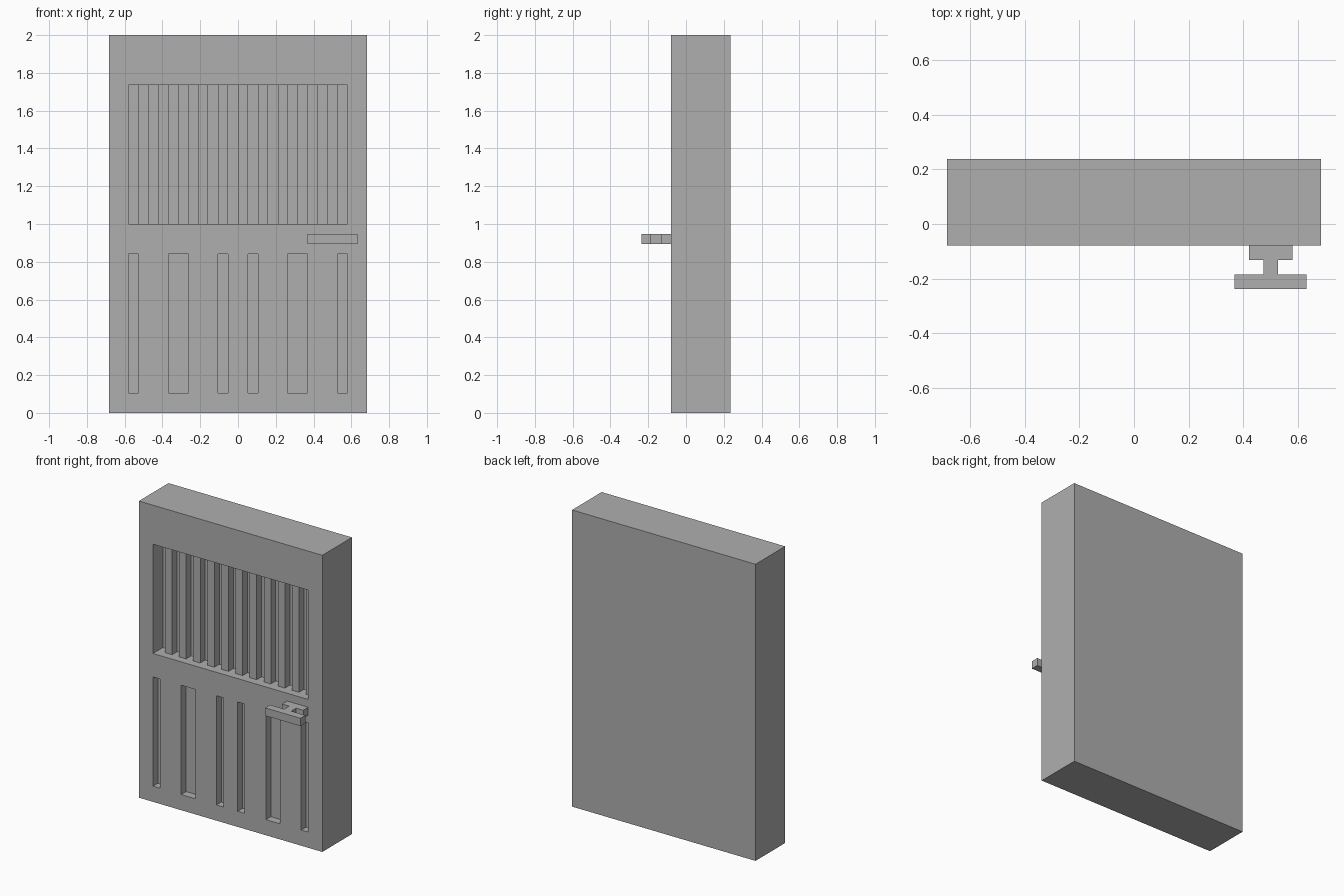
import bpy
import bmesh
from mathutils import Vector

cube = bpy.data.objects.get("Cube")
if cube:
    bpy.data.objects.remove(cube, do_unlink=True)

U = 2 / 38       # design module: the door is 38 modules tall
FRONT = -1.5     # front face of the slab, in modules
BACK = 4.5

grey = bpy.data.materials.new("plain grey")
grey.use_nodes = True
grey.diffuse_color = (0.43, 0.43, 0.43, 1)
grey.node_tree.nodes["Principled BSDF"].inputs["Base Color"].default_value = grey.diffuse_color


def finish(name, bm):
    """Turn a bmesh drawn in modules into a scaled object."""
    bmesh.ops.scale(bm, vec=Vector((U, U, U)), verts=bm.verts)
    bmesh.ops.recalc_face_normals(bm, faces=bm.faces)
    mesh = bpy.data.meshes.new(name)
    bm.to_mesh(mesh)
    bm.free()
    mesh.materials.append(grey)
    obj = bpy.data.objects.new(name, mesh)
    bpy.context.collection.objects.link(obj)
    return obj


def boxes(name, extents):
    """One object made of boxes given as (x0, x1, y0, y1, z0, z1)."""
    bm = bmesh.new()
    for x0, x1, y0, y1, z0, z1 in extents:
        verts = bmesh.ops.create_cube(bm, size=1)["verts"]
        bmesh.ops.scale(bm, vec=Vector((x1 - x0, y1 - y0, z1 - z0)), verts=verts)
        centre = Vector((x0 + x1, y0 + y1, z0 + z1)) / 2
        bmesh.ops.translate(bm, vec=centre, verts=verts)
    return finish(name, bm)


# Door slab
slab = boxes("door_slab", [(-13, 13, FRONT, BACK, 0, 38)])

# Window recess and mirrored lower slots, cut from the front
cuts = [(-11, 11, FRONT - 1, FRONT + 2, 19, 33)]
for a, b in ((1, 2), (5, 7), (10, 11)):
    for x0, x1 in ((a, b), (-b, -a)):
        cuts.append((x0, x1, FRONT - 1, FRONT + 1, 2, 16))
cutter = boxes("recess_cutter", cuts)
cutter.hide_render = True

mod = slab.modifiers.new("recesses", 'BOOLEAN')
mod.operation = 'DIFFERENCE'
mod.solver = 'EXACT'
mod.object = cutter
bpy.context.view_layer.objects.active = slab
bpy.ops.object.modifier_apply(modifier=mod.name)
bpy.data.objects.remove(cutter, do_unlink=True)

# Window bars, set back behind the front face
boxes("window_bars", [(x, x + 1, FRONT + 1, FRONT + 2, 19, 33)
                      for x in range(-10, 11, 2)])

# Handle: mount, stem and grip as one extruded, mirrored profile
half = [(1.5, 0), (1.5, -1), (0.5, -1), (0.5, -2), (2.5, -2), (2.5, -3)]
outline = half + [(-x, y) for x, y in reversed(half)]
bm = bmesh.new()
face = bm.faces.new([bm.verts.new((9.5 + x, FRONT + y, 17)) for x, y in outline])
top = bmesh.ops.extrude_face_region(bm, geom=[face])["geom"]
bmesh.ops.translate(bm, vec=Vector((0, 0, 1)),
                    verts=[v for v in top if isinstance(v, bmesh.types.BMVert)])
finish("door_handle", bm)
